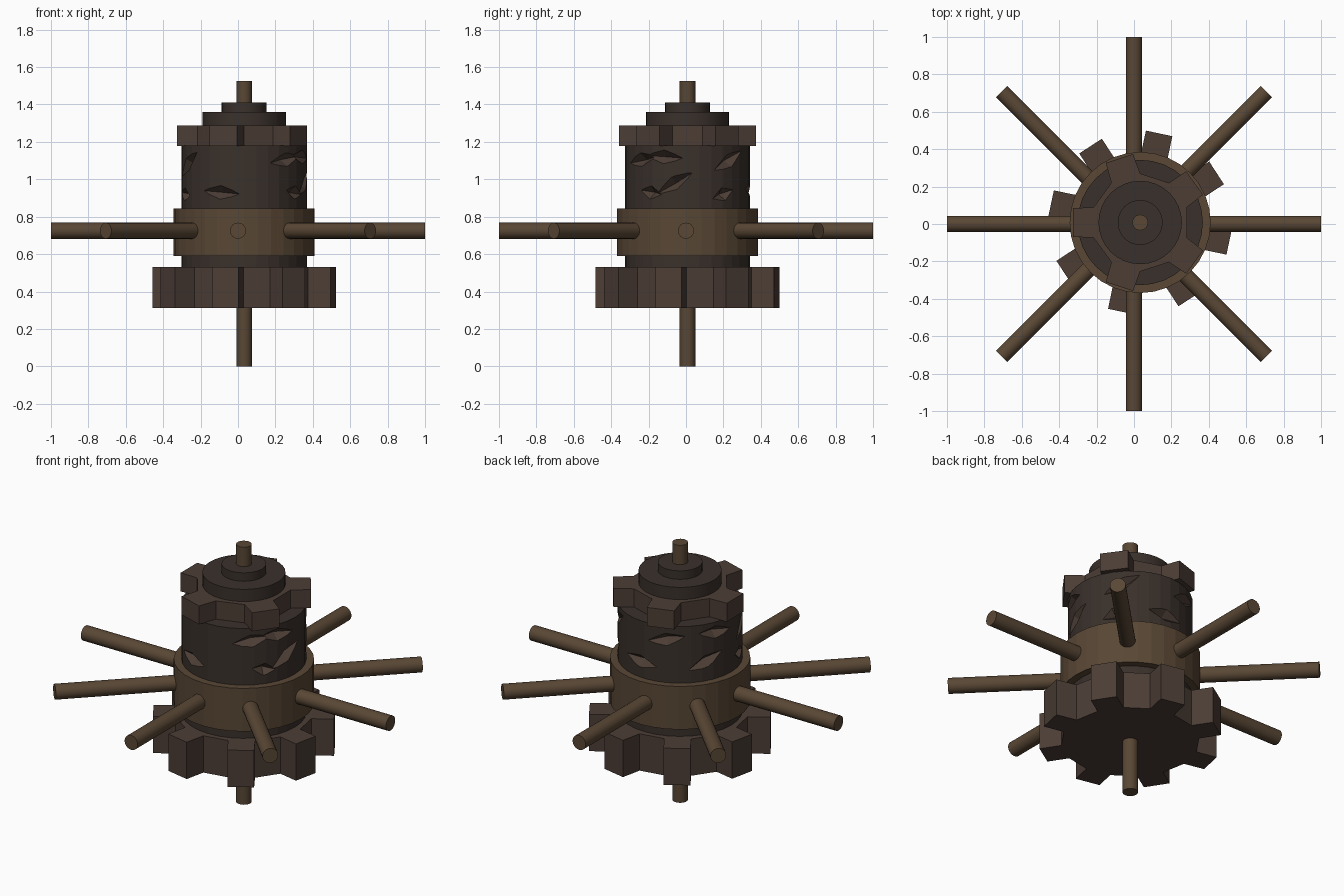
import bpy, bmesh, math
from mathutils import Vector, Matrix

if "Cube" in bpy.data.objects:
    bpy.data.objects.remove(bpy.data.objects["Cube"])

CX, CY = 0.033, 0.008   # the drum axis sits slightly off the spoke centre


def material(name, rgb):
    m = bpy.data.materials.new(name)
    m.diffuse_color = (*rgb, 1)
    m.use_nodes = True
    m.node_tree.nodes["Principled BSDF"].inputs["Base Color"].default_value = m.diffuse_color
    return m


WOOD = material("wood", (0.10, 0.063, 0.035))
GEAR = material("gear_wood", (0.072, 0.047, 0.036))
DARK = material("dark_wood", (0.042, 0.030, 0.024))


def finish(bm, name, mat, smooth=False):
    bmesh.ops.recalc_face_normals(bm, faces=bm.faces)
    me = bpy.data.meshes.new(name)
    bm.to_mesh(me)
    bm.free()
    ob = bpy.data.objects.new(name, me)
    bpy.context.collection.objects.link(ob)
    me.materials.append(mat)
    if smooth:
        bpy.ops.object.select_all(action='DESELECT')
        bpy.context.view_layer.objects.active = ob
        ob.select_set(True)
        bpy.ops.object.shade_smooth_by_angle(angle=math.radians(40))
    return ob


def rod(name, a, b, r, mat, sides=32, smooth=False):
    a, b = Vector(a), Vector(b)
    d = b - a
    bm = bmesh.new()
    mtx = Matrix.Translation((a + b) / 2) @ d.to_track_quat('Z', 'Y').to_matrix().to_4x4()
    bmesh.ops.create_cone(bm, cap_ends=True, segments=sides, radius1=r, radius2=r,
                          depth=d.length, matrix=mtx)
    return finish(bm, name, mat, smooth)


def disc(name, z0, z1, r, mat, smooth=False):
    return rod(name, (CX, CY, z0), (CX, CY, z1), r, mat, smooth=smooth)


def gear(name, teeth, start, r_in, r_out, half_w, z0, z1):
    bm = bmesh.new()
    vs = []
    for i in range(teeth):
        a = math.radians(start) + i * math.tau / teeth
        u, t = Vector((math.cos(a), math.sin(a), 0)), Vector((-math.sin(a), math.cos(a), 0))
        h = math.pi / teeth / 2
        root, rw = r_in * math.cos(h), r_in * math.sin(h)
        for d, w in ((root, -rw), (r_out, -half_w), (r_out, half_w), (root, rw)):
            vs.append(bm.verts.new(Vector((CX, CY, z0)) + u * d + t * w))
    f = bm.faces.new(vs)
    top = bmesh.ops.extrude_face_region(bm, geom=[f])
    bmesh.ops.translate(bm, vec=(0, 0, z1 - z0),
                        verts=[v for v in top["geom"] if isinstance(v, bmesh.types.BMVert)])
    return finish(bm, name, GEAR)


# Shaft, collar and stacked hub discs
rod("shaft", (CX, CY, 0), (CX, CY, 1.525), 0.042, WOOD, 24, True)
disc("collar", 0.59, 0.845, 0.377, WOOD)
disc("hub_disc_large", 1.28, 1.36, 0.223, DARK, True)
disc("hub_disc_small", 1.35, 1.41, 0.12, DARK, True)

# Toothed wheels
gear("lower_gear", 8, -12, 0.372, 0.487, 0.072, 0.312, 0.53)
gear("upper_gear", 5, 180, 0.262, 0.36, 0.077, 1.178, 1.288)

# Eight radial handles around the true centre
for i in range(8):
    a = i * math.tau / 8
    c, s = math.cos(a), math.sin(a)
    rod(f"handle_{i + 1}", (0.28 * c, 0.28 * s, 0.725), (c, s, 0.725), 0.043, WOOD, 24, True)

# Drum with leaf-shaped gouges
drum = disc("drum", 0.525, 1.18, 0.335, DARK)
gouges = [  # angle, height, tilt
    (-112, 0.93, -5), (-48, 1.105, 10), (-12, 0.98, 30), (-22, 1.12, -4), (-36, 0.93, -10),
    (35, 0.92, 20), (42, 1.10, 28), (85, 0.94, -6), (112, 1.10, 12), (150, 0.96, 22),
    (160, 1.12, -5), (205, 1.08, 35), (198, 0.92, -8)]
bm = bmesh.new()
for i, (ang, z, tilt) in enumerate(gouges):
    mtx = (Matrix.Translation((CX, CY, z)) @ Matrix.Rotation(math.radians(ang), 4, 'Z')
           @ Matrix.Translation((0.345, 0, 0)) @ Matrix.Rotation(math.radians(tilt), 4, 'X')
           @ Matrix.Diagonal((0.055, 0.20 if i not in (4, 5, 12) else 0.10, 0.045, 1)))
    bmesh.ops.create_uvsphere(bm, u_segments=4, v_segments=2, radius=1, matrix=mtx)
cutter = finish(bm, "gouge_cutter", GEAR)
cutter.hide_render = True
cutter.hide_set(True)
cut = drum.modifiers.new("gouges", 'BOOLEAN')
cut.operation = 'DIFFERENCE'
cut.solver = 'EXACT'
cut.use_self = True
cut.object = cutter
drum.data.materials.append(GEAR)
